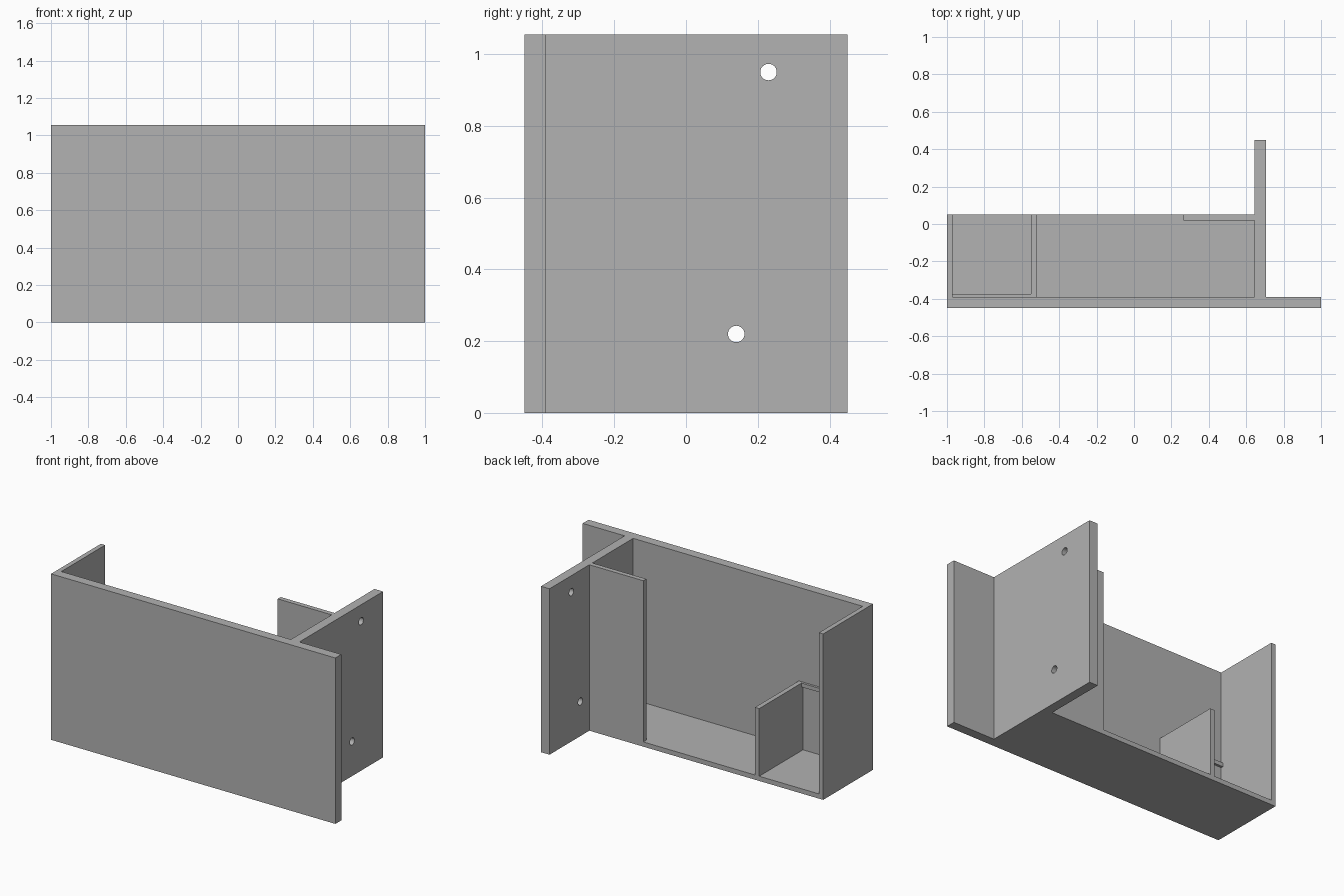
import bpy
import bmesh
from math import pi

cube = bpy.data.objects.get("Cube")
if cube:
    bpy.data.objects.remove(cube, do_unlink=True)

# Single grey material
grey = bpy.data.materials.new("plain grey")
grey.use_nodes = True
colour = (0.445, 0.445, 0.445, 1)
grey.diffuse_color = colour
grey.node_tree.nodes["Principled BSDF"].inputs["Base Color"].default_value = colour


def prism(name, outline, z0, z1):
    """Extrude a counter-clockwise plan outline from z0 to z1."""
    bm = bmesh.new()
    base = bm.faces.new([bm.verts.new((x, y, z0)) for x, y in outline])
    top = bmesh.ops.extrude_face_region(bm, geom=[base])["geom"]
    verts = [g for g in top if isinstance(g, bmesh.types.BMVert)]
    bmesh.ops.translate(bm, verts=verts, vec=(0, 0, z1 - z0))
    bmesh.ops.recalc_face_normals(bm, faces=bm.faces)
    mesh = bpy.data.meshes.new(name)
    bm.to_mesh(mesh)
    bm.free()
    mesh.materials.append(grey)
    obj = bpy.data.objects.new(name, mesh)
    bpy.context.collection.objects.link(obj)
    return obj


def box(name, x0, x1, y0, y1, z0, z1):
    return prism(name, [(x0, y0), (x1, y0), (x1, y1), (x0, y1)], z0, z1)


HEIGHT = 1.055
FLOOR = 0.03
DIVIDER_TOP = 0.46
FRONT, INNER, LIP, BACK, WING = -0.45, -0.39, 0.02, 0.05, 0.45
SIDE, WALL_IN, WALL_OUT, FLANGE = -0.97, 0.645, 0.705, 0.265

# Front plate, side wall, mounting wall and rear flange in one plan outline
walls = prism("wall_frame", [
    (-1, FRONT), (1, FRONT), (1, INNER), (WALL_OUT, INNER),
    (WALL_OUT, WING), (WALL_IN, WING), (WALL_IN, BACK), (FLANGE, BACK),
    (FLANGE, LIP), (WALL_IN, LIP), (WALL_IN, INNER), (SIDE, INNER),
    (SIDE, BACK), (-1, BACK)], 0, HEIGHT)

# Screw holes through the mounting wall
for y, z in ((0.23, 0.95), (0.14, 0.22)):
    bpy.ops.mesh.primitive_cylinder_add(
        vertices=32, radius=0.023, depth=0.2,
        location=((WALL_IN + WALL_OUT) / 2, y, z), rotation=(0, pi / 2, 0))
    cutter = bpy.context.object
    cutter.name = "screw_hole_cutter"
    cutter.hide_render = True
    cutter.data.materials.append(grey)
    cut = walls.modifiers.new("screw_hole", 'BOOLEAN')
    cut.operation = 'DIFFERENCE'
    cut.solver = 'EXACT'
    cut.object = cutter
    bpy.context.view_layer.objects.active = walls
    bpy.ops.object.modifier_apply(modifier=cut.name)
    bpy.data.objects.remove(cutter, do_unlink=True)

# Floor, notched around the flange
prism("floor", [
    (SIDE, INNER), (WALL_IN, INNER), (WALL_IN, LIP), (FLANGE, LIP),
    (FLANGE, BACK), (SIDE, BACK)], 0, FLOOR)

# Small compartment: divider and the thin ledge on the front plate
box("divider", -0.55, -0.52, INNER, BACK, FLOOR, DIVIDER_TOP)
box("compartment_ledge", SIDE, -0.55, INNER, -0.375, DIVIDER_TOP - 0.025, DIVIDER_TOP)
